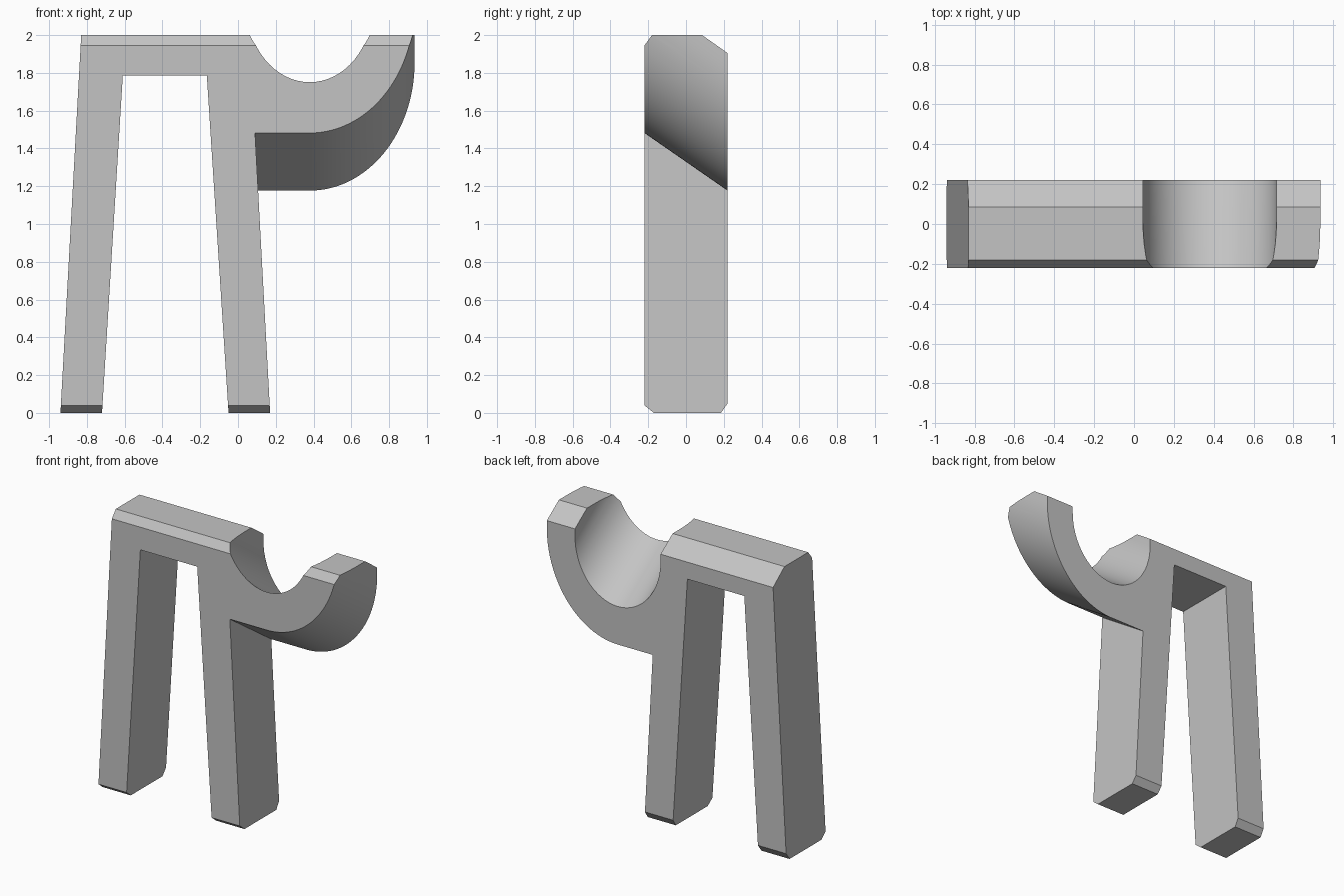
import bpy, bmesh
from math import cos, sin, pi, radians
from mathutils import Vector

cube = bpy.data.objects.get("Cube")
if cube:
    bpy.data.objects.remove(cube, do_unlink=True)

HALF = 0.22               # half depth of the stand
CX, CZ = 0.38, 2.16       # cradle axis where it meets the front face
R_OUT, R_IN = 0.555, 0.335
DROP = 0.305              # fall of the cradle axis from front to back
STRETCH = 1.222           # a tilted round tube cuts upright planes as an ellipse
HIGH = 2.6                # stock above the top, trimmed off later
STEPS = 32


def arc(radius, start, end):
    angles = [start + (end - start) * i / STEPS for i in range(STEPS + 1)]
    return [(CX + radius * cos(a), CZ + STRETCH * radius * sin(a)) for a in angles]


def profile(drop):
    """Outline of legs, top bar and cradle, with the cradle lowered by drop."""
    under = CZ - STRETCH * R_OUT - drop
    pts = [(-0.94, 0), (-0.72, 0), (-0.61, 1.785), (-0.165, 1.785),
           (-0.05, 0), (0.17, 0), (0.17 - 0.054 * under, under)]
    pts += [(x, z - drop) for x, z in arc(R_OUT, -pi / 2, 0)]
    pts += [(CX + R_OUT, HIGH), (CX + R_IN, HIGH)]
    pts += [(x, z - drop) for x, z in arc(R_IN, 0, -pi)]
    pts += [(CX - R_IN, HIGH), (-0.94 + 0.055 * HIGH, HIGH)]
    return pts


# Loft the front outline to the back outline
bm = bmesh.new()
front = [bm.verts.new((x, -HALF, z)) for x, z in profile(0)]
back = [bm.verts.new((x, HALF, z)) for x, z in profile(DROP)]
bm.faces.new(front)
bm.faces.new(back[::-1])
for i in range(len(front)):
    j = (i + 1) % len(front)
    bm.faces.new((front[i], back[i], back[j], front[j]))
bmesh.ops.recalc_face_normals(bm, faces=bm.faces[:])


def trim(a, b):
    """Cut along the line a-b in the side plane, removing what lies on its right."""
    (y0, z0), (y1, z1) = a, b
    normal = Vector((0, z1 - z0, y0 - y1)).normalized()
    bmesh.ops.bisect_plane(bm, geom=bm.verts[:] + bm.edges[:] + bm.faces[:],
                           dist=1e-5, plane_co=(0, y0, z0), plane_no=normal,
                           clear_outer=True)
    rim = [e for e in bm.edges if e.is_boundary]
    bmesh.ops.holes_fill(bm, edges=rim, sides=0)


# Flat top and bevelled long edges
trim((0.085, 2.0), (-0.18, 2.0))
trim((-0.18, 2.0), (-HALF, 1.945))
trim((HALF, 1.905), (0.085, 2.0))
# Bevelled feet
trim((-HALF, 0.04), (-0.17, 0))
trim((0.185, 0), (HALF, 0.05))
bmesh.ops.recalc_face_normals(bm, faces=bm.faces[:])

mesh = bpy.data.meshes.new("cradle_stand")
bm.to_mesh(mesh)
bm.free()
stand = bpy.data.objects.new("cradle_stand", mesh)
bpy.context.collection.objects.link(stand)

# Plain grey
GREY = (0.55, 0.55, 0.55, 1)
mat = bpy.data.materials.new("plain_grey")
mat.use_nodes = True
mat.diffuse_color = GREY
mat.node_tree.nodes["Principled BSDF"].inputs["Base Color"].default_value = GREY
mesh.materials.append(mat)

bpy.ops.object.select_all(action="DESELECT")
stand.select_set(True)
bpy.context.view_layer.objects.active = stand
bpy.ops.object.shade_smooth_by_angle(angle=radians(30))
